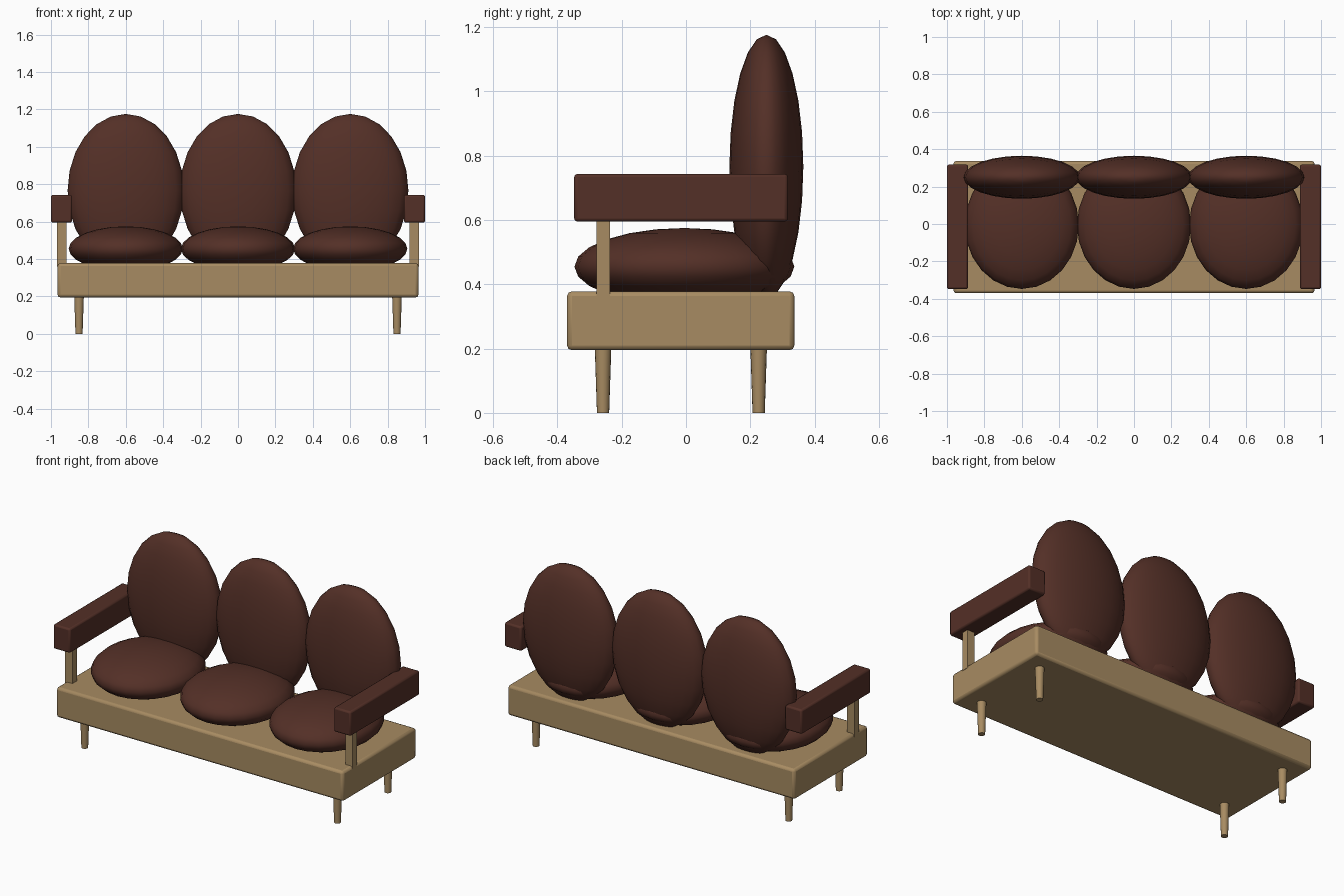
import bpy
import math

if "Cube" in bpy.data.objects:
    bpy.data.objects.remove(bpy.data.objects["Cube"])


def material(name, rgb):
    m = bpy.data.materials.new(name)
    m.diffuse_color = (*rgb, 1)
    m.use_nodes = True
    m.node_tree.nodes["Principled BSDF"].inputs["Base Color"].default_value = m.diffuse_color
    return m


wood = material("light wood", (0.39, 0.26, 0.122))
leather = material("dark brown leather", (0.088, 0.029, 0.02))


def finish(name, mat, angle=35):
    ob = bpy.context.object
    ob.name = name
    ob.data.materials.append(mat)
    bpy.ops.object.shade_smooth_by_angle(angle=math.radians(angle))
    return ob


def box(name, lo, hi, mat, bevel=0):
    """Box between two corners, with optional rounded edges."""
    bpy.ops.mesh.primitive_cube_add(size=1)
    ob = bpy.context.object
    ob.scale = [b - a for a, b in zip(lo, hi)]
    ob.location = [(a + b) / 2 for a, b in zip(lo, hi)]
    bpy.ops.object.transform_apply(location=False, rotation=False, scale=True)
    finish(name, mat)
    if bevel:
        mod = ob.modifiers.new("rounded edges", 'BEVEL')
        mod.width = bevel
        mod.segments = 2
    return ob


def cushion(name, centre, radii):
    """Smooth ellipsoid cushion."""
    bpy.ops.mesh.primitive_uv_sphere_add(segments=24, ring_count=12, radius=1, location=centre)
    bpy.context.object.scale = radii
    bpy.ops.object.transform_apply(location=False, rotation=False, scale=True)
    finish(name, leather, 80)


# Wooden base
box("base", (-0.965, -0.37, 0.195), (0.965, 0.337, 0.378), wood, 0.015)

# Three seat and back cushions
for label, x in (("left", -0.6), ("middle", 0), ("right", 0.6)):
    cushion(label + "_seat_cushion", (x, -0.005, 0.455), (0.305, 0.342, 0.12))
    cushion(label + "_back_cushion", (x, 0.25, 0.766), (0.311, 0.115, 0.41))

for label, s in (("left", -1), ("right", 1)):
    # Armrest on a single front post
    xs = sorted((s * 0.887, s * 1.0))
    box(label + "_armrest", (xs[0], -0.348, 0.595), (xs[1], 0.317, 0.743), leather, 0.01)
    xs = sorted((s * 0.918, s * 0.967))
    box(label + "_arm_post", (xs[0], -0.279, 0.36), (xs[1], -0.237, 0.61), wood)

    # Tapered legs
    for place, y in (("front", -0.258), ("back", 0.226)):
        bpy.ops.mesh.primitive_cone_add(vertices=16, radius1=0.019, radius2=0.026,
                                        depth=0.21, location=(s * 0.85, y, 0.105))
        finish(f"{place}_{label}_leg", wood)
